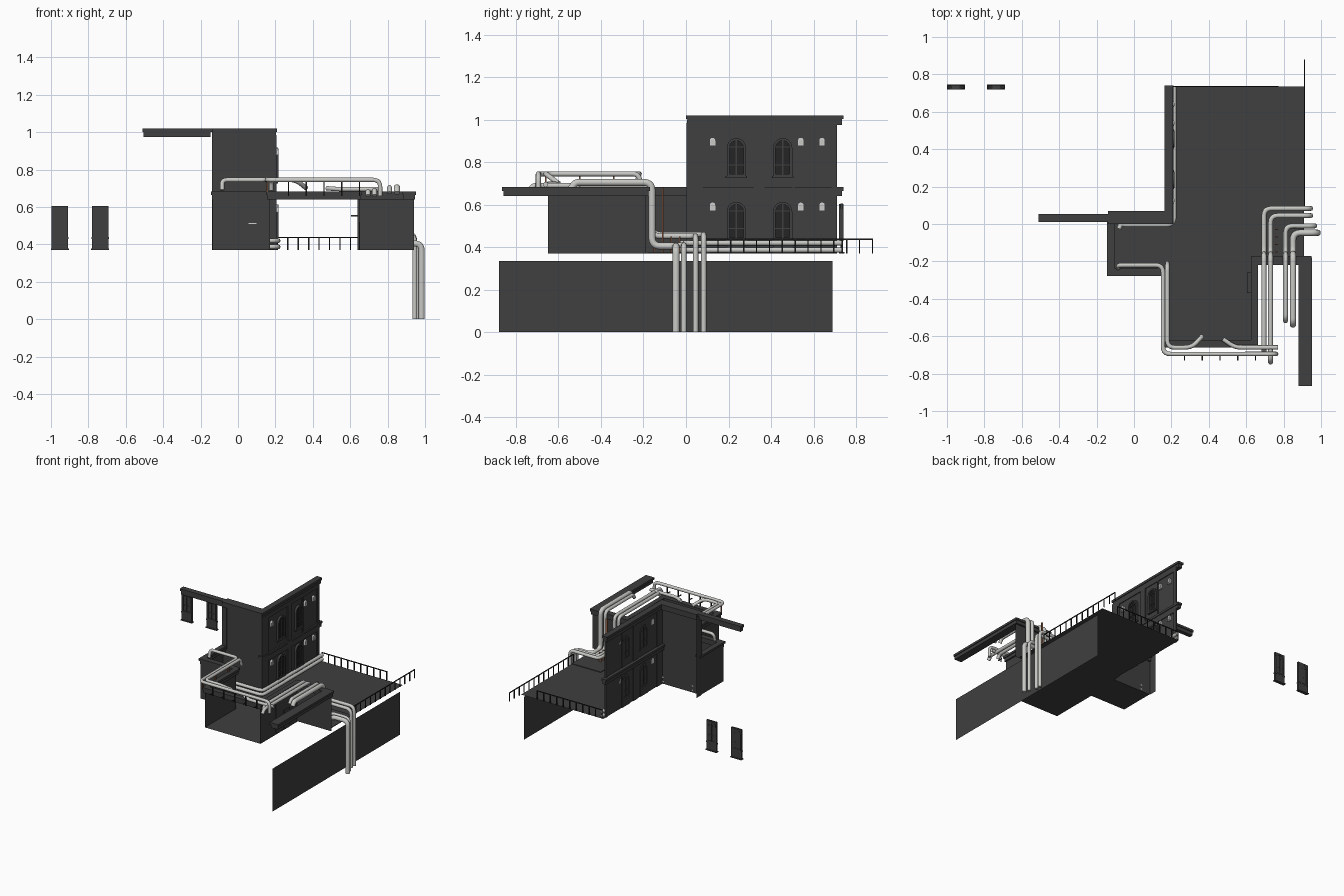
import bpy, bmesh, math
from mathutils import Vector

if "Cube" in bpy.data.objects:
    bpy.data.objects.remove(bpy.data.objects["Cube"])

def material(name, c):
    m = bpy.data.materials.new(name)
    m.diffuse_color = (*c, 1)
    m.use_nodes = True
    m.node_tree.nodes["Principled BSDF"].inputs["Base Color"].default_value = m.diffuse_color
    return m

DARK = material("charcoal wall", (0.05, 0.05, 0.05))
BLACK = material("black iron", (0.018, 0.018, 0.018))
PIPE = material("pale grey metal", (0.58, 0.58, 0.56))
COPPER = material("copper", (0.30, 0.13, 0.07))
LAMP = material("lamp white", (0.65, 0.65, 0.65))

def finish(name, bm, mat):
    me = bpy.data.meshes.new(name)
    bm.to_mesh(me)
    bm.free()
    me.materials.append(mat)
    ob = bpy.data.objects.new(name, me)
    bpy.context.collection.objects.link(ob)
    return ob

def sheet(name, pts, mat=DARK):
    bm = bmesh.new()
    bm.faces.new([bm.verts.new(p) for p in pts])
    return finish(name, bm, mat)

def wall(name, a, b, z0=0.37, z1=0.66):
    """Single-sided wall standing on the line a-b."""
    return sheet(name, [(*a, z0), (*b, z0), (*b, z1), (*a, z1)])

def add_box(bm, lo, hi):
    vs = bmesh.ops.create_cube(bm, size=1)["verts"]
    for v in vs:
        v.co = [l + (c + 0.5) * (h - l) for l, h, c in zip(lo, hi, v.co)]

def box(name, lo, hi, mat=DARK):
    bm = bmesh.new()
    add_box(bm, lo, hi)
    return finish(name, bm, mat)

def cornice(name, lo, hi):
    """Trim with a wide top lip and a slightly narrower band below."""
    x0, y0, z0 = lo
    x1, y1, z1 = hi
    zm = z0 + (z1 - z0) * 0.6
    s = 0.006
    bm = bmesh.new()
    add_box(bm, (x0, y0, zm), hi)
    add_box(bm, (x0 + s, y0 + s, z0), (x1 - s, y1 - s, zm))
    return finish(name, bm, DARK)

def pipe(name, pts, r, bend=0.04, mat=PIPE):
    """Round pipe along a path with rounded corners."""
    P = [Vector(p) for p in pts]
    path = [P[0]]
    for a, b, c in zip(P, P[1:], P[2:]):
        d = min(bend, (a - b).length * 0.45, (c - b).length * 0.45)
        s, e = b + (a - b).normalized() * d, b + (c - b).normalized() * d
        for i in range(6):
            t = i / 5
            path.append(s * (1 - t) ** 2 + b * 2 * t * (1 - t) + e * t * t)
    path.append(P[-1])
    cu = bpy.data.curves.new(name, "CURVE")
    cu.dimensions = "3D"
    cu.bevel_depth, cu.bevel_resolution, cu.use_fill_caps = r, 3, True
    sp = cu.splines.new("POLY")
    sp.points.add(len(path) - 1)
    for q, p in zip(sp.points, path):
        q.co = (*p, 1)
    cu.materials.append(mat)
    ob = bpy.data.objects.new(name, cu)
    bpy.context.collection.objects.link(ob)
    bpy.ops.object.select_all(action="DESELECT")
    bpy.context.view_layer.objects.active = ob
    ob.select_set(True)
    bpy.ops.object.convert(target="MESH")
    bpy.ops.object.shade_smooth_by_angle(angle=math.radians(50))

def arch(w, z0, z1, n=10):
    """Round-headed outline in (u, z), centred on u = 0."""
    pts = [(-w, z0), (w, z0)]
    return pts + [(w * math.cos(math.pi * i / n), z1 - w + w * math.sin(math.pi * i / n)) for i in range(n + 1)]

def place(u, d, z, c, side):
    """Map facade coordinates: side True faces +x, otherwise -y."""
    return (c[0] + d, c[1] + u, z) if side else (c[0] + u, c[1] - d, z)

def arch_plate(name, c, side, w, z0, z1, d0, d1, mat):
    bm = bmesh.new()
    o = arch(w, z0, z1)
    a, b = [[bm.verts.new(place(u, d, z, c, side)) for u, z in o] for d in (d0, d1)]
    bm.faces.new(a[::-1])
    bm.faces.new(b)
    for i in range(len(o)):
        j = (i + 1) % len(o)
        bm.faces.new((a[i], a[j], b[j], b[i]))
    bmesh.ops.recalc_face_normals(bm, faces=bm.faces)
    return finish(name, bm, mat)

def window(c, side, z0, z1, w=0.045):
    """Arched frame ring, pane, glazing bars and sill."""
    bm = bmesh.new()
    rings = [[[bm.verts.new(place(u, d, z, c, side)) for u, z in arch(*o)] for d in (-0.01, 0.012)]
             for o in ((w, z0, z1), (w - 0.012, z0 + 0.01, z1 - 0.012))]
    (a, b), (e, f) = rings
    for i in range(len(a)):
        j = (i + 1) % len(a)
        for q in ((a[i], a[j], b[j], b[i]), (f[i], f[j], e[j], e[i]),
                  (b[i], b[j], f[j], f[i]), (e[i], e[j], a[j], a[i])):
            bm.faces.new(q)
    bmesh.ops.recalc_face_normals(bm, faces=bm.faces)
    bars = [(-0.003, 0.003, z0, z1 - 0.01)] + [(-w + 0.01, w - 0.01, z, z + 0.005) for z in (z0 + 0.05, z1 - w)]
    bars.append((-w - 0.006, w + 0.006, z0 - 0.01, z0))
    for u0, u1, v0, v1 in bars:
        p, q = place(u0, -0.008, v0, c, side), place(u1, 0.010, v1, c, side)
        add_box(bm, [min(s) for s in zip(p, q)], [max(s) for s in zip(p, q)])
    finish("window_frame", bm, DARK)
    arch_plate("window_pane", c, side, w - 0.01, z0 + 0.008, z1 - 0.01, -0.004, 0.004, BLACK)

def railing(name, a, b, n, z0=0.37, z1=0.44):
    bm = bmesh.new()
    a, b, t = Vector(a), Vector(b), 0.003
    for i in range(n):
        p = a.lerp(b, i / (n - 1))
        add_box(bm, (p.x - t, p.y - t, z0), (p.x + t, p.y + t, z1))
    add_box(bm, (a.x - t, a.y - t, z1 - 0.006), (b.x + t, b.y + t, z1))
    return finish(name, bm, BLACK)

# Floor and retaining wall
sheet("courtyard_floor", [(0.17, -0.65, 0.37), (0.65, -0.65, 0.37), (0.65, -0.18, 0.37), (0.91, -0.18, 0.37),
      (0.91, 0.735, 0.37), (0.2, 0.735, 0.37), (0.2, 0.01, 0.37), (-0.135, 0.01, 0.37),
      (-0.135, -0.27, 0.37), (0.17, -0.27, 0.37)])
box("pipe_pad", (0.66, -0.18, 0.37), (0.91, 0.11, 0.375))
wall("retaining_wall", (0.915, -0.88), (0.915, 0.69), 0, 0.335)

# Walls of the lower level
wall("terrace_front_wall", (-0.135, -0.27), (0.17, -0.27))
wall("terrace_left_wall", (-0.135, 0.01), (-0.135, -0.27))
wall("room_left_wall", (0.17, -0.27), (0.17, -0.65))
wall("room_right_wall", (0.645, -0.65), (0.645, -0.19))
wall("side_front_wall", (0.645, -0.19), (0.94, -0.19))
box("side_door", (0.638, -0.36, 0.37), (0.652, -0.29, 0.52))
box("door_canopy", (0.605, -0.37, 0.55), (0.645, -0.26, 0.556))
box("wall_panel", (0.640, -0.46, 0.37), (0.650, -0.45, 0.64))
box("wall_slot_light", (0.055, -0.276, 0.508), (0.10, -0.27, 0.514), LAMP)

# Tower walls and pilasters
wall("tower_front_wall", (-0.14, 0.01), (0.2, 0.01), 0.37, 1.0)
wall("tower_left_return", (-0.14, 0.07), (-0.14, 0.01), 0.37, 1.0)
wall("tower_side_wall", (0.2, 0.005), (0.2, 0.71), 0.37, 1.0)
box("tower_front_pilaster", (-0.14, 0.002, 0.66), (-0.1, 0.01, 0.98))
for y0, y1 in ((0.003, 0.08), (0.32, 0.37), (0.5, 0.51), (0.685, 0.71)):
    box("pilaster", (0.195, y0, 0.37), (0.207, y1, 0.985))
for z in (0.955, 0.62):
    box("facade_band", (0.197, 0.08, z), (0.206, 0.70, z + 0.03))

# Roof trims
cornice("tower_front_cornice", (-0.14, 0.0, 0.975), (0.205, 0.07, 1.02))
cornice("left_loose_cornice", (-0.51, 0.01, 0.975), (-0.14, 0.053, 1.02))
cornice("tower_side_cornice", (0.163, 0.0, 0.975), (0.208, 0.74, 1.02))
cornice("facade_middle_trim", (0.175, 0.0, 0.64), (0.212, 0.74, 0.682))
cornice("terrace_front_trim", (-0.145, -0.278, 0.64), (0.18, -0.235, 0.682))
cornice("terrace_left_trim", (-0.145, -0.278, 0.64), (-0.105, 0.03, 0.682))
cornice("room_left_trim", (0.15, -0.66, 0.64), (0.19, -0.25, 0.682))
cornice("room_front_trim", (0.15, -0.66, 0.64), (0.66, -0.62, 0.682))
cornice("room_right_trim", (0.625, -0.66, 0.64), (0.662, -0.18, 0.682))
cornice("side_front_trim", (0.625, -0.22, 0.64), (0.95, -0.17, 0.682))
cornice("right_loose_trim", (0.88, -0.865, 0.64), (0.952, -0.18, 0.682))

# Arched windows and wall lamps on the facade
for base in (0.735, 0.435):
    for y in (0.237, 0.455):
        window((0.205, y), True, base, base + 0.178)
    for y in (0.125, 0.54, 0.64):
        z = 0.875 if base > 0.5 else 0.57
        arch_plate("wall_lamp", (0.2, y), True, 0.015, z, z + 0.042, 0, 0.014, LAMP)
        arch_plate("lamp_glass", (0.2, y), True, 0.008, z + 0.007, z + 0.03, 0.012, 0.017, PIPE)
for y in (0.237, 0.455):
    box("window_apron", (0.196, y - 0.045, 0.37), (0.212, y + 0.045, 0.43))

# Two separate windows standing at the back left
for x in (-0.952, -0.737):
    box("loose_window_panel", (x - 0.044, 0.726, 0.37), (x + 0.044, 0.739, 0.605))
    window((x, 0.732), False, 0.44, 0.603, 0.04)
    box("loose_window_base", (x - 0.048, 0.72, 0.37), (x + 0.048, 0.745, 0.377))

# Railings
railing("back_railing", (0.21, 0.735, 0), (0.77, 0.735, 0), 11)
railing("right_railing", (0.912, 0.09, 0), (0.912, 0.877, 0), 14)

# Drop pipes over the retaining wall: (run x, outer x, start y, end y, top z, low z, radius)
for rx, ox, ys, ye, zt, zl, r in ((0.695, 0.945, -0.68, 0.083, 0.69, 0.46, 0.013),
                                  (0.73, 0.945, -0.74, 0.045, 0.69, 0.452, 0.013),
                                  (0.81, 0.967, -0.52, -0.01, 0.705, 0.41, 0.013),
                                  (0.85, 0.982, -0.54, -0.047, 0.705, 0.405, 0.017)):
    pipe("drop_pipe", [(rx, ys, zt - 0.03), (rx, ys + 0.02, zt), (rx, -0.16, zt), (rx, -0.16, zl),
                       (rx, ye, zl), (ox, ye, zl), (ox, ye, 0)], r)

# Roof pipes around the open room
pipe("outer_roof_pipe", [(-0.085, -0.235, 0.69), (-0.085, -0.22, 0.745), (0.155, -0.22, 0.745), (0.155, -0.695, 0.745),
                         (0.76, -0.695, 0.745), (0.76, -0.695, 0.66)], 0.012)
pipe("inner_roof_pipe", [(0.178, -0.21, 0.69), (0.178, -0.225, 0.745), (0.178, -0.66, 0.745), (0.31, -0.66, 0.745),
                         (0.365, -0.6, 0.70)], 0.012)
pipe("short_roof_pipe", [(0.475, -0.615, 0.70), (0.54, -0.66, 0.695), (0.77, -0.66, 0.695)], 0.012)

# Low pipes along the foot of the tower
for z in (0.387, 0.42):
    pipe("tower_foot_pipe", [(-0.08, -0.025, z), (-0.07, 0.0, z), (-0.05, -0.004, z), (0.214, -0.004, z),
                             (0.214, 0.735, z)], 0.013)

# Pipe posts and copper rods
for i in range(5):
    x = 0.27 + i * 0.095
    box("pipe_post", (x - 0.003, -0.73, 0.68), (x + 0.003, -0.69, 0.686), BLACK)
    box("pipe_post_leg", (x - 0.003, -0.70, 0.66), (x + 0.003, -0.694, 0.74), BLACK)
for y in (-0.66, -0.5, -0.34):
    box("copper_post", (0.152, y - 0.004, 0.68), (0.16, y + 0.004, 0.74), COPPER)
for y in (-0.03, -0.07, -0.11, -0.15):
    box("copper_rod", (0.755, y - 0.003, 0.37), (0.77, y + 0.003, 0.68 if y == -0.11 else 0.45), COPPER)
